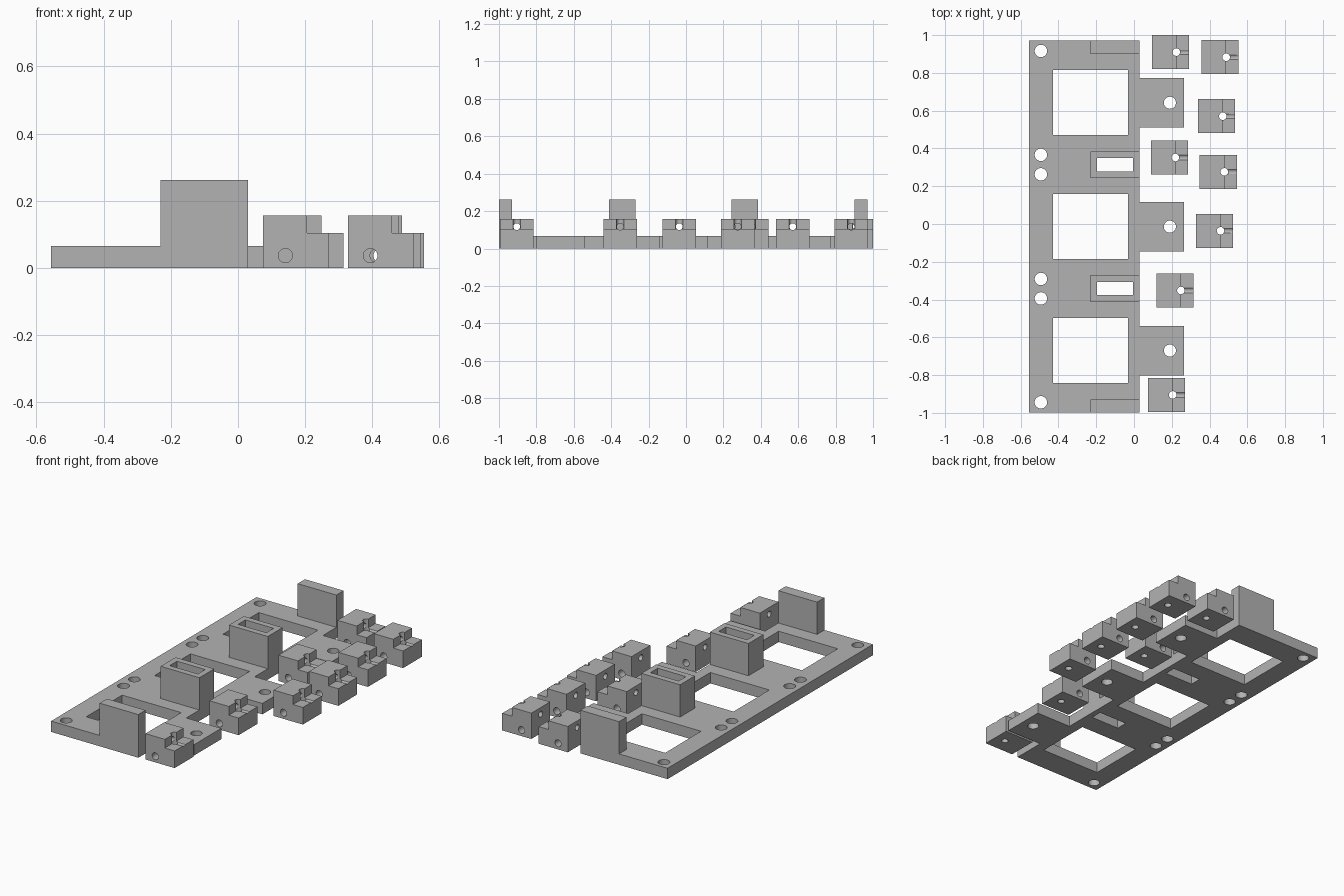
import bpy
import math
from mathutils import Matrix

cube = bpy.data.objects.get("Cube")
if cube:
    bpy.data.objects.remove(cube, do_unlink=True)

grey = bpy.data.materials.new("plain grey")
grey.use_nodes = True
COLOUR = (0.45, 0.45, 0.45, 1)
grey.diffuse_color = COLOUR
grey.node_tree.nodes["Principled BSDF"].inputs["Base Color"].default_value = COLOUR


def box(name, x0, x1, y0, y1, z0, z1):
    bpy.ops.mesh.primitive_cube_add(size=1)
    ob = bpy.context.object
    ob.name = name
    size = Matrix.Diagonal((x1 - x0, y1 - y0, z1 - z0, 1))
    centre = ((x0 + x1) / 2, (y0 + y1) / 2, (z0 + z1) / 2)
    ob.data.transform(Matrix.Translation(centre) @ size)
    ob.data.materials.append(grey)
    return ob


def rod(radius, centre, axis="Z"):
    bpy.ops.mesh.primitive_cylinder_add(vertices=32, radius=radius, depth=1)
    ob = bpy.context.object
    turn = Matrix.Identity(4)
    if axis != "Z":
        turn = Matrix.Rotation(math.pi / 2, 4, "Y" if axis == "X" else "X")
    ob.data.transform(Matrix.Translation(centre) @ turn)
    ob.data.materials.append(grey)
    return ob


def combine(target, other, operation):
    mod = target.modifiers.new(operation.lower(), "BOOLEAN")
    mod.operation = operation
    mod.solver = "EXACT"
    mod.object = other
    bpy.context.view_layer.objects.active = target
    bpy.ops.object.modifier_apply(modifier=mod.name)
    bpy.data.objects.remove(other, do_unlink=True)


def smooth(ob):
    bpy.ops.object.select_all(action="DESELECT")
    ob.select_set(True)
    bpy.context.view_layer.objects.active = ob
    bpy.ops.object.shade_smooth_by_angle(angle=math.radians(30))


MID = -0.014      # middle of the frame along y
PITCH = 0.656     # spacing of the three bays
HALF = 0.985      # half length of the frame
THICK = 0.066
TALL = 0.262
EDGE = 0.03       # right edge of the long plate

# Base plate with three tabs
frame = box("mounting_frame", -0.556, EDGE, MID - HALF, MID + HALF, 0, THICK)
bays = [MID + i * PITCH for i in (-1, 0, 1)]
for y in bays:
    combine(frame, box("tab", -0.02, 0.265, y - 0.131, y + 0.131, 0, THICK), "UNION")

# Upright posts: a thin one at each end, a thick slotted one between bays
for side in (-1, 1):
    ends = sorted((MID + side * HALF, MID + side * (HALF - 0.07)))
    combine(frame, box("end_post", -0.23, EDGE, *ends, 0, TALL), "UNION")
    y = MID + side * PITCH / 2
    combine(frame, box("middle_post", -0.23, EDGE, y - 0.071, y + 0.071, 0, TALL), "UNION")
    combine(frame, box("slot", -0.195, -0.005, y - 0.035, y + 0.035, -1, 1), "DIFFERENCE")

# Windows and tab screw holes
for y in bays:
    combine(frame, box("window", -0.43, -0.033, y - 0.172, y + 0.172, -1, 1), "DIFFERENCE")
    combine(frame, rod(0.032, (0.19, y, 0)), "DIFFERENCE")

# Screw holes along the left edge
for side in (-1, 1):
    for offset in (0.277, 0.38, 0.93):
        combine(frame, rod(0.033, (-0.493, MID + side * offset, 0)), "DIFFERENCE")
smooth(frame)

# Stepped clamp block with three crossing bores
clamp = box("clamp_block_1", 0, 0.196, -0.09, 0.09, 0, 0.157)
combine(clamp, box("step", 0.13, 0.3, -0.2, 0.2, 0.104, 0.3), "DIFFERENCE")
combine(clamp, rod(0.02, (0.13, 0, 0)), "DIFFERENCE")
combine(clamp, rod(0.018, (0.1, 0, 0.117), "X"), "DIFFERENCE")
combine(clamp, rod(0.021, (0.066, 0, 0.037), "Y"), "DIFFERENCE")
smooth(clamp)

# Eight loose copies beside the frame
places = [(0.094, 0.91), (0.358, 0.883), (0.34, 0.571), (0.089, 0.352),
          (0.348, 0.276), (0.328, -0.036), (0.118, -0.352), (0.075, -0.905)]
for i, (x, y) in enumerate(places):
    block = clamp
    if i:
        block = clamp.copy()
        block.name = f"clamp_block_{i + 1}"
        bpy.context.collection.objects.link(block)
    block.location = (x, y, 0)
